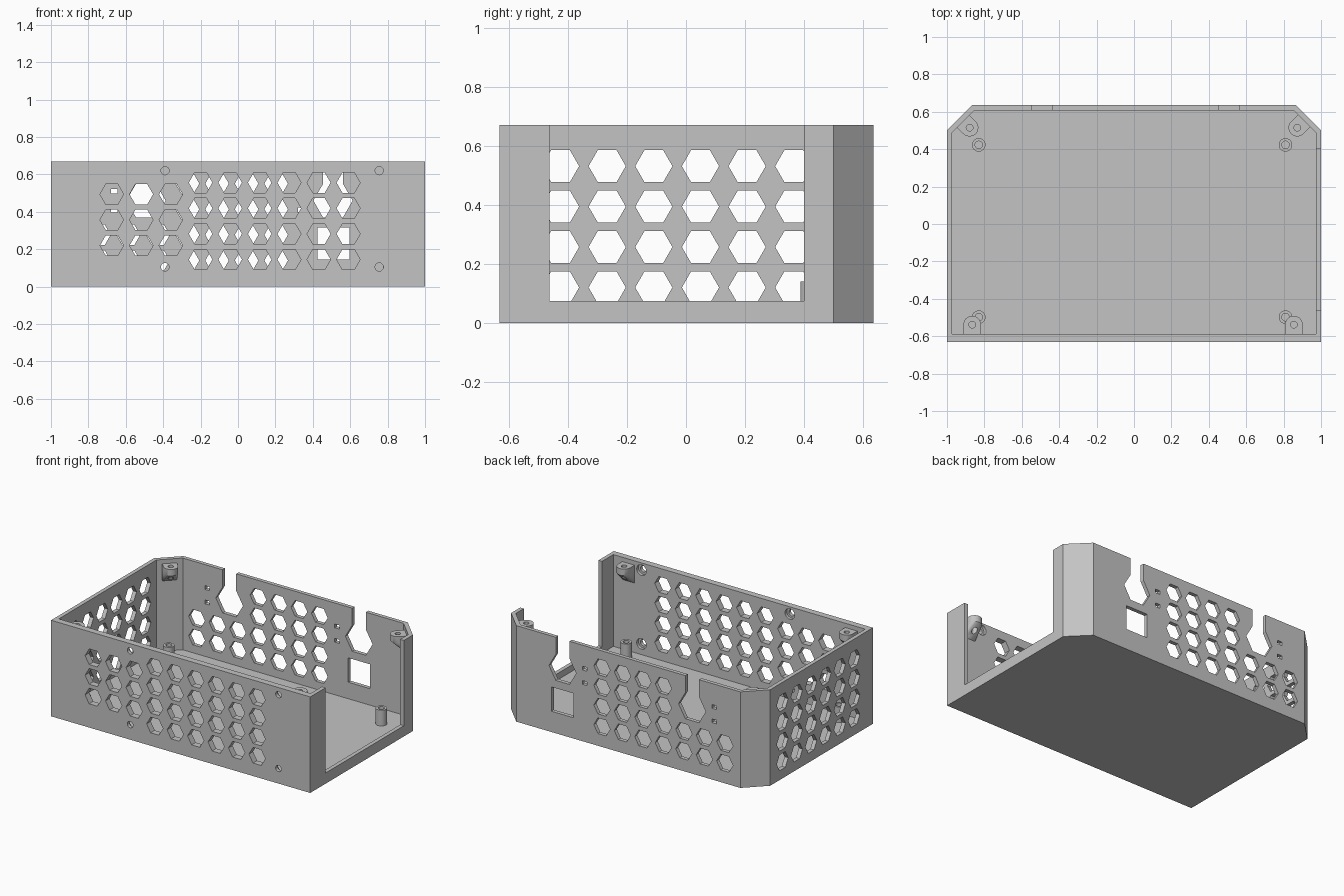
import bpy, bmesh
from math import cos, sin, pi, radians
from mathutils import Vector

cube = bpy.data.objects.get("Cube")
if cube:
    bpy.data.objects.remove(cube)

GREY = (0.55, 0.55, 0.55, 1)
mat = bpy.data.materials.new("grey plastic")
mat.use_nodes = True
mat.diffuse_color = GREY
mat.node_tree.nodes["Principled BSDF"].inputs["Base Color"].default_value = GREY

HEIGHT, FLOOR, LUG_TOP = 0.67, 0.03, 0.64
PITCH, ROW, HEX = 0.158, 0.137, 0.063


def ngon(cx, cy, r, n):
    return [(cx + r * cos(2 * pi * i / n), cy + r * sin(2 * pi * i / n)) for i in range(n)]


def rect(cx, cy, w, h):
    return [(cx + sx * w / 2, cy + sy * h / 2) for sx, sy in ((-1, -1), (1, -1), (1, 1), (-1, 1))]


def prism(bm, profile, axis, lo, hi):
    """Extrude a 2D profile along one axis between lo and hi."""
    place = {"x": lambda a, b, t: (t, a, b),
             "y": lambda a, b, t: (a, t, b),
             "z": lambda a, b, t: (a, b, t)}[axis]
    rings = [[bm.verts.new(place(a, b, t)) for a, b in profile] for t in (lo, hi)]
    n = len(profile)
    faces = [bm.faces.new(rings[0]), bm.faces.new(rings[1])]
    for i in range(n):
        j = (i + 1) % n
        faces.append(bm.faces.new((rings[0][i], rings[0][j], rings[1][j], rings[1][i])))
    bmesh.ops.recalc_face_normals(bm, faces=faces)


def make(name, bm):
    mesh = bpy.data.meshes.new(name)
    bm.to_mesh(mesh)
    bm.free()
    mesh.materials.append(mat)
    ob = bpy.data.objects.new(name, mesh)
    bpy.context.collection.objects.link(ob)
    return ob


def cut(ob, bm):
    """Subtract the bmesh from the object and discard the cutter."""
    cutter = make("cutter", bm)
    cutter.hide_render = True
    mod = ob.modifiers.new("cut", "BOOLEAN")
    mod.operation, mod.solver, mod.object = "DIFFERENCE", "EXACT", cutter
    bpy.context.view_layer.objects.active = ob
    bpy.ops.object.modifier_apply(modifier=mod.name)
    bpy.data.objects.remove(cutter)


def smooth(ob):
    bpy.ops.object.select_all(action="DESELECT")
    ob.select_set(True)
    bpy.context.view_layer.objects.active = ob
    bpy.ops.object.shade_smooth_by_angle(angle=radians(30))


# Case body: chamfered tray
bm = bmesh.new()
prism(bm, [(-1, -0.632), (1, -0.632), (1, 0.5), (0.865, 0.635), (-0.865, 0.635), (-1, 0.5)],
      "z", 0, HEIGHT)
case = make("case_body", bm)
bm = bmesh.new()
prism(bm, [(-0.972, -0.587), (0.972, -0.587), (0.972, 0.488), (0.852, 0.608),
           (-0.852, 0.608), (-0.972, 0.488)], "z", FLOOR, 0.9)
cut(case, bm)

# Nut recesses inside the front wall
SCREWS = [(x, z) for x in (-0.39, 0.755) for z in (0.105, 0.62)]
bm = bmesh.new()
for x, z in SCREWS:
    prism(bm, ngon(x, z, 0.037, 20), "y", -0.607, -0.57)
cut(case, bm)

# Wall openings
bm = bmesh.new()
FRONT, BACK, SIDE = ("y", -0.7, -0.56), ("y", 0.59, 0.7), ("x", -1.1, -0.95)


def hex_grid(x0, z0, cols, rows, wall):
    for c in range(cols):
        for r in range(rows):
            prism(bm, ngon(x0 + c * PITCH, z0 + r * ROW, HEX, 6), *wall)


hex_grid(-0.2, 0.145, 6, 4, FRONT)
hex_grid(-0.675, 0.22, 3, 3, FRONT)
hex_grid(-0.744, 0.14, 3, 2, BACK)
hex_grid(-0.27, 0.14, 4, 4, BACK)
hex_grid(-0.425, 0.12, 6, 4, SIDE)
for x, z in SCREWS:
    prism(bm, ngon(x, z, 0.022, 20), *FRONT)

# Cable notches with tie holes, and the square socket hole
for x in (-0.492, 0.508):
    h = ngon(x, 0.46, 0.105, 6)
    prism(bm, [h[0], h[1], (h[1][0], 0.9), (h[2][0], 0.9)] + h[2:], *BACK)
    for z in (0.41, 0.51):
        prism(bm, rect(x - 0.17, z, 0.036, 0.026), *BACK)
prism(bm, rect(0.51, 0.23, 0.17, 0.17), *BACK)

# Large open bay in the left side
prism(bm, [(-0.463, 0.075), (0.4, 0.075), (0.4, 0.9), (-0.463, 0.9)], "x", 0.9, 1.1)
cut(case, bm)
smooth(case)

# Board standoffs
for side, x in (("left", 0.81), ("right", -0.83)):
    for end, y in (("front", -0.498), ("back", 0.423)):
        bm = bmesh.new()
        prism(bm, ngon(x, y, 0.036, 24), "z", FLOOR - 0.005, 0.14)
        post = make(f"standoff_{end}_{side}", bm)
        bm = bmesh.new()
        prism(bm, ngon(x, y, 0.02, 24), "z", 0.05, 0.2)
        cut(post, bm)
        smooth(post)


# Lid screw lugs: rounded tab that tapers down to the wall
def lug(name, x, y, out, reach):
    out = Vector(out).normalized()
    side = Vector((-out.y, out.x))
    centre, r = Vector((x, y)), 0.047
    tab = [centre + side * r * cos(pi * i / 12) - out * r * sin(pi * i / 12) for i in range(13)]
    root = [centre + side * s * r + out * reach for s in (-1, 1)]
    bm = bmesh.new()
    for p in tab + root:
        for z in (LUG_TOP, LUG_TOP - 0.045):
            bm.verts.new((p.x, p.y, z))
    for p in root:
        bm.verts.new((p.x, p.y, LUG_TOP - 0.13))
    bmesh.ops.convex_hull(bm, input=bm.verts)
    bmesh.ops.dissolve_limit(bm, angle_limit=0.01, verts=bm.verts, edges=bm.edges)
    bmesh.ops.recalc_face_normals(bm, faces=bm.faces)
    ob = make(name, bm)
    bm = bmesh.new()
    prism(bm, ngon(x, y, 0.018, 20), "z", 0.4, 0.8)
    cut(ob, bm)
    smooth(ob)


for side, s in (("left", 1), ("right", -1)):
    lug(f"lid_lug_front_{side}", s * 0.86 - 0.005, -0.538, (0, -1), 0.055)
    lug(f"lid_lug_back_{side}", s * 0.876 - 0.003, 0.515, (s, 1), 0.06)
